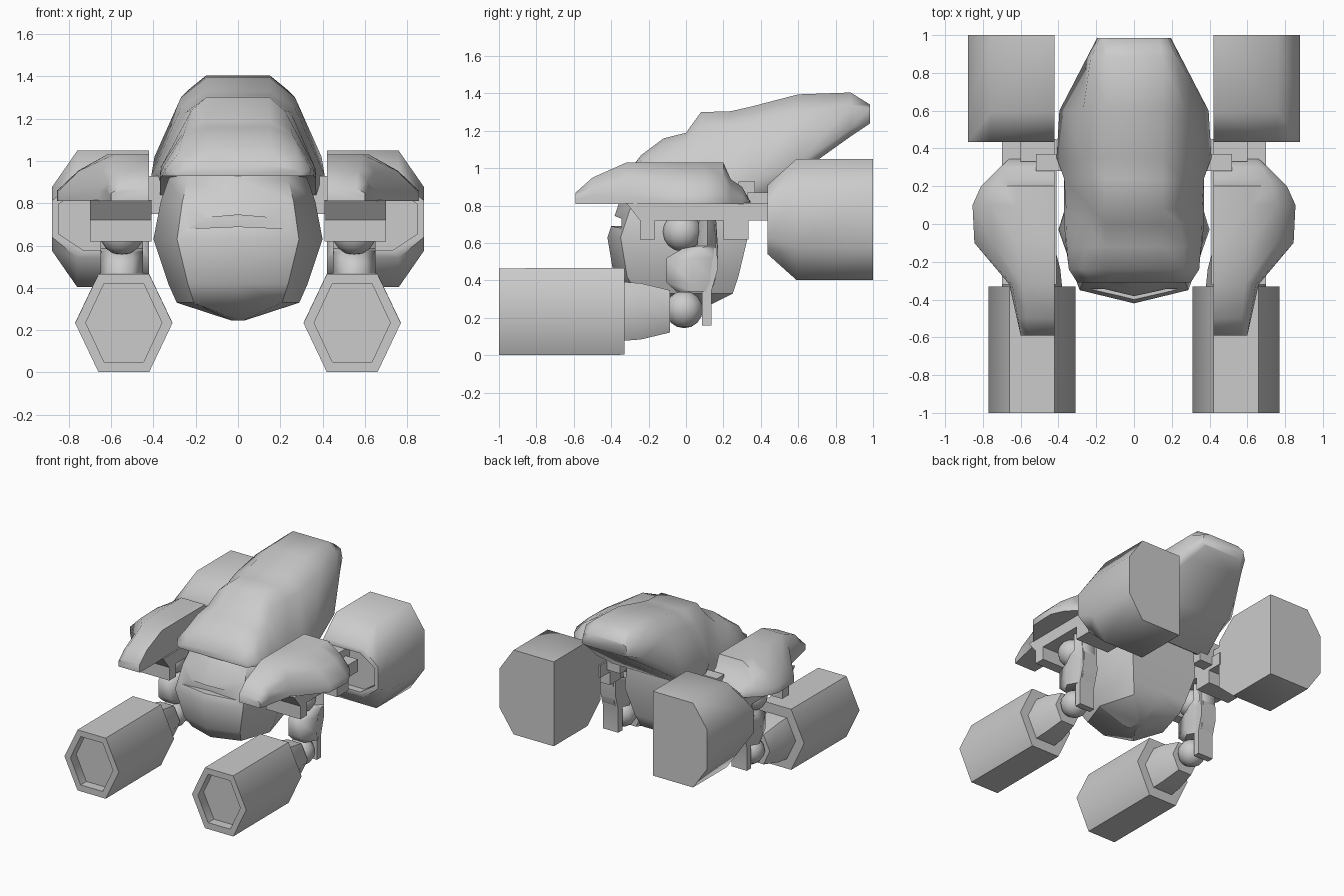
import bpy, bmesh, math
from mathutils import Vector

if "Cube" in bpy.data.objects:
    bpy.data.objects.remove(bpy.data.objects["Cube"])


def finish(obj, mirror=False, angle=62):
    bpy.ops.object.select_all(action='DESELECT')
    obj.select_set(True)
    bpy.context.view_layer.objects.active = obj
    bpy.ops.object.shade_smooth_by_angle(angle=math.radians(angle))
    if mirror:
        obj.modifiers.new("mirror", 'MIRROR')


def loft(name, rings):
    """Skin a list of equal-length point rings and cap both ends."""
    bm = bmesh.new()
    loops = [[bm.verts.new(p) for p in r] for r in rings]
    n = len(loops[0])
    for a, b in zip(loops, loops[1:]):
        for i in range(n):
            j = (i + 1) % n
            bm.faces.new((a[i], a[j], b[j], b[i]))
    bm.faces.new(loops[0])
    bm.faces.new(loops[-1])
    bmesh.ops.recalc_face_normals(bm, faces=bm.faces)
    mesh = bpy.data.meshes.new(name)
    bm.to_mesh(mesh)
    bm.free()
    obj = bpy.data.objects.new(name, mesh)
    bpy.context.collection.objects.link(obj)
    return obj


def prism(name, profile, x0, x1):
    return loft(name, [[(x, y, z) for y, z in profile] for x in (x0, x1)])


def box(name, x, y, z):
    return prism(name, [(y[0], z[0]), (y[1], z[0]), (y[1], z[1]), (y[0], z[1])], *x)


def ball(name, loc, r):
    bpy.ops.mesh.primitive_uv_sphere_add(segments=12, ring_count=8, radius=r, location=loc)
    obj = bpy.context.object
    obj.name = name
    bpy.ops.object.transform_apply(location=True)
    return obj


def hexagon(y, w, h, cz=0.235, cx=0.54):
    pts = [(-1, 0), (-.52, 1), (.52, 1), (1, 0), (.52, -1), (-.52, -1)]
    return [(cx + a * w, y, cz + b * h) for a, b in pts]


# Cockpit body: horizontal rings of (z, half width, front y, back y)
def body_ring(z, w, f, b):
    half = [(.72 * w, f + .07), (w, -.03), (.72 * w, b)]
    pts = [(0, f)] + half + [(0, b)] + [(-x, y) for x, y in reversed(half)]
    return [(x, y, z) for x, y in pts]


body = loft("cockpit_body", [body_ring(*r) for r in (
    (.95, .31, -.27, .32), (.91, .33, -.30, .33), (.81, .365, -.36, .34),
    (.63, .40, -.42, .33), (.42, .33, -.385, .28), (.33, .29, -.33, .25),
    (.245, .03, -.06, .08))])

# Visor slot cut into the body front
slot = [(-.23, .68), (0, .69), (.23, .68), (.23, .725), (0, .745), (-.23, .725)]
cutter = loft("visor_cutter", [[(x, y, z) for x, z in slot] for y in (-.6, -.345)])
mod = body.modifiers.new("visor_slot", 'BOOLEAN')
mod.operation, mod.object, mod.solver = 'DIFFERENCE', cutter, 'EXACT'
bpy.context.view_layer.objects.active = body
bpy.ops.object.modifier_apply(modifier=mod.name)
bpy.data.objects.remove(cutter)
finish(body, angle=45)

# Top shell: sections along y, half outline from bottom to top
shell_sections = [
    (-.31, (.29, .93), (.30, .95), (.22, .97), (.12, .98)),
    (-.24, (.34, .93), (.345, .96), (.28, 1.04), (.15, 1.07)),
    (-.12, (.36, .93), (.355, .97), (.26, 1.12), (.15, 1.16)),
    (.00, (.37, .92), (.36, .98), (.25, 1.15), (.15, 1.19)),
    (.08, (.37, .91), (.36, .98), (.22, 1.24), (.15, 1.30)),
    (.24, (.37, .86), (.37, .97), (.25, 1.23), (.15, 1.305)),
    (.35, (.37, .80), (.41, .93), (.27, 1.25), (.15, 1.33)),
    (.60, (.34, .97), (.395, 1.02), (.27, 1.30), (.15, 1.395)),
    (.88, (.21, 1.17), (.25, 1.21), (.23, 1.34), (.15, 1.405)),
    (.985, (.16, 1.24), (.195, 1.25), (.18, 1.32), (.13, 1.34)),
]
shell = loft("top_shell", [[(x, y, z) for x, z in p] + [(-x, y, z) for x, z in reversed(p)]
                           for y, *p in shell_sections])
finish(shell)

# Shoulder plates: (y, top z, top edge x, outer edge x)
plates = [(-.59, .87, .56, .60), (-.5, .95, .57, .62), (-.32, 1.03, .59, .66),
          (-.1, 1.03, .62, .845), (.1, 1.03, .62, .855), (.2, 1.03, .62, .81),
          (.24, .94, .62, .77), (.30, .90, .60, .71), (.345, .82, .58, .66)]
plate = loft("shoulder_plate", [[(.42, y, .81), (.42, y, t), (xt, y, t),
                                 ((xt + xo) / 2 + .02, y, .81 + (t - .81) * .65),
                                 (xo, y, .81 + min(.05, (t - .81) * .4)), (xo, y, .81)]
                                for y, t, xt, xo in plates])
finish(plate, True, 50)

# Brackets under the shoulder plates, reaching back to the pods
bracket = prism("shoulder_bracket", [
    (-.32, .815), (-.245, .72), (-.245, .62), (-.165, .62), (-.165, .72), (.20, .72),
    (.20, .62), (.335, .62), (.335, .72), (.45, .72), (.45, .815)], .41, .70)
finish(bracket, True, 30)
finish(box("pod_link", (.42, .60), (.33, .52), (.72, .87)), True, 30)
finish(box("body_axle", (.30, .52), (.28, .37), (.75, .93)), True, 30)

# Shoulder and elbow balls
finish(ball("shoulder_ball", (.55, -.02, .66), .105), True)
finish(ball("elbow_ball", (.54, -.01, .245), .10), True)

# Upper arm with its rear guard
arm = loft("upper_arm", [[(x, y, z) for x, y in (
    (.50, f), (.60, f), (.65, (f + b) / 2), (.60, b), (.50, b), (.45, (f + b) / 2))]
    for z, f, b in ((.74, .07, .16), (.585, .06, .17), (.57, -.02, .17), (.52, -.105, .17),
                    (.39, -.105, .155), (.34, -.05, .13))])
finish(arm, True)
guard = prism("elbow_guard", [(.085, .16), (.135, .16), (.135, .34), (.17, .46),
                              (.16, .70), (.085, .70)], .48, .61)
finish(guard, True, 40)

# Forearm cannons with recessed muzzles, and their tapered rear sleeves
cannon = loft("forearm_cannon", [hexagon(-.33, .23, .232), hexagon(-1, .23, .232, .233),
                                 hexagon(-1, .18, .185), hexagon(-.93, .18, .185)])
finish(cannon, True)
sleeve = loft("forearm_sleeve", [hexagon(-.34, .16, .158), hexagon(-.24, .15, .15),
                                 hexagon(-.085, .11, .113)])
finish(sleeve, True)


# Rear pods: flat inner side, chamfered outer side, narrowed intake front
def pod_ring(y, sz, inset=0):
    pts = [(.42 + inset, -.323), (.42 + inset, .323), (.76 - inset, .323),
           (.88 - inset, .15), (.88 - inset, -.15), (.76 - inset, -.323)]
    return [(x, y, .726 + z * sz) for x, z in pts]


pod = loft("rear_pod", [pod_ring(1, 1), pod_ring(.59, 1), pod_ring(.435, .57),
                        pod_ring(.435, .46, .03), pod_ring(.49, .46, .03)])
finish(pod, True)
